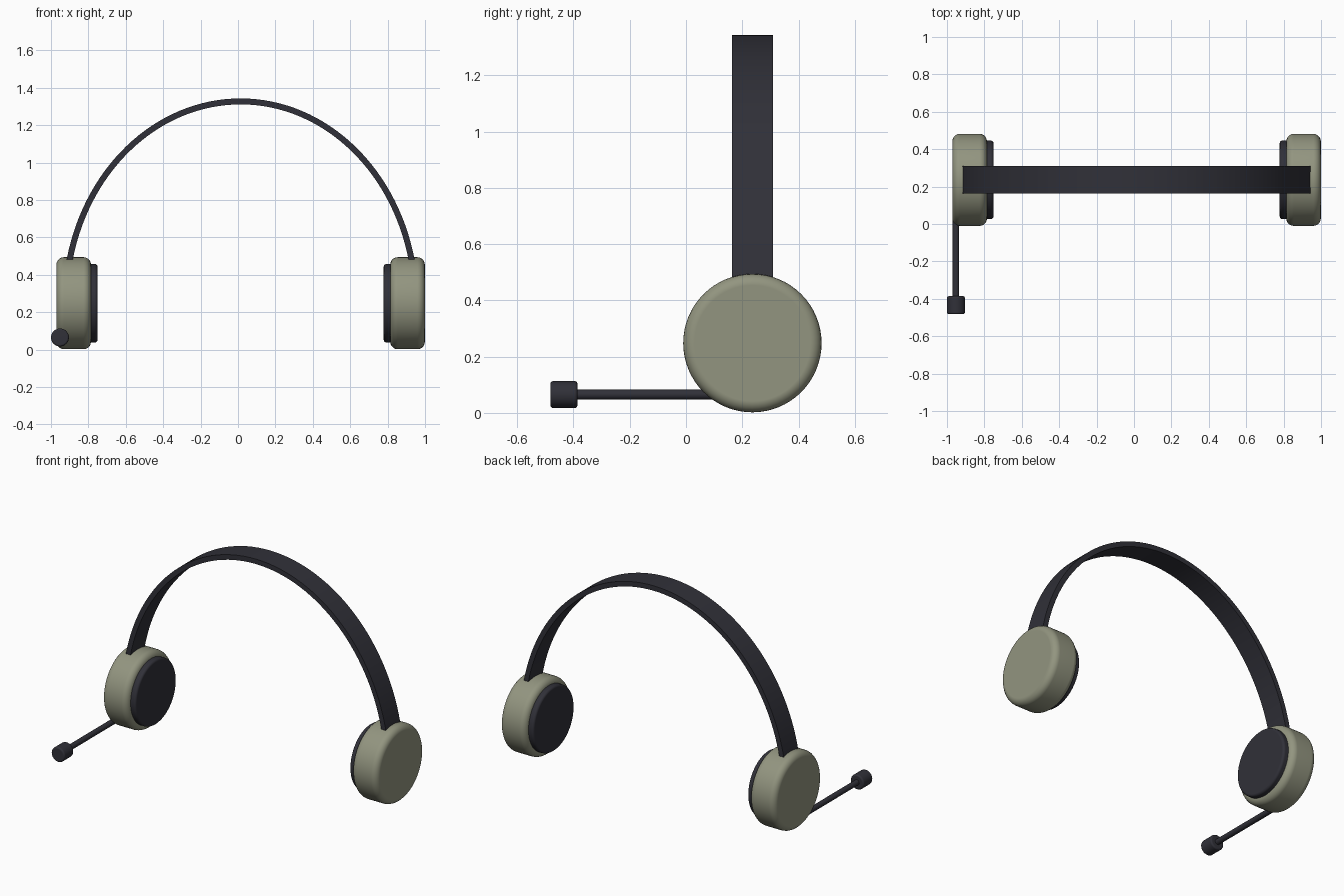
import bpy
import bmesh
from math import pi, cos, sin, radians
from mathutils import Vector

cube = bpy.data.objects.get("Cube")
if cube:
    bpy.data.objects.remove(cube, do_unlink=True)

MID_X = 0.014            # plane of symmetry of the headset
EAR_Y, EAR_Z = 0.236, 0.248


def make_material(name, rgb):
    mat = bpy.data.materials.new(name)
    mat.use_nodes = True
    colour = (*rgb, 1.0)
    mat.diffuse_color = colour
    mat.node_tree.nodes["Principled BSDF"].inputs["Base Color"].default_value = colour
    return mat


olive = make_material("olive grey", (0.29, 0.30, 0.215))
charcoal = make_material("charcoal", (0.03, 0.03, 0.04))


def smooth(obj):
    bpy.ops.object.select_all(action="DESELECT")
    bpy.context.view_layer.objects.active = obj
    obj.select_set(True)
    bpy.ops.object.shade_smooth_by_angle(angle=radians(35))


def cylinder(name, start, end, radius, mat, bevel=0.0, sides=64):
    """Cylinder between two points, with optionally rounded rims."""
    start, end = Vector(start), Vector(end)
    axis = end - start
    bpy.ops.mesh.primitive_cylinder_add(
        vertices=sides, radius=radius, depth=axis.length,
        location=(start + end) / 2,
        rotation=axis.to_track_quat("Z", "Y").to_euler())
    obj = bpy.context.object
    obj.name = name
    obj.data.materials.append(mat)
    if bevel:
        mod = obj.modifiers.new("Rounded rims", "BEVEL")
        mod.width = bevel
        mod.segments = 5
        mod.limit_method = "ANGLE"
        mod.angle_limit = radians(40)
        bpy.ops.object.modifier_apply(modifier=mod.name)
    smooth(obj)
    if bevel:
        obj.modifiers.new("Flat caps", "WEIGHTED_NORMAL").keep_sharp = True
    return obj


# Ear cups and cushions, one pair per side
for side, s in (("left", 1), ("right", -1)):
    def ear_point(x):
        return (MID_X + s * x, EAR_Y, EAR_Z)
    cylinder(side + "_ear_cup", ear_point(0.80), ear_point(0.985), 0.246, olive, 0.04)
    cylinder(side + "_ear_cushion", ear_point(0.765), ear_point(0.86), 0.21, charcoal, 0.015)


def build_headband(steps=72, width=0.146, thickness=0.032):
    """Flat strap swept along a half ellipse, its ends sunk into the cups."""
    bm = bmesh.new()
    rings = []
    for i in range(steps + 1):
        t = pi * i / steps
        ring = []
        for inset, dy in ((0, -1), (0, 1), (thickness, 1), (thickness, -1)):
            ring.append(bm.verts.new((
                MID_X + (0.952 - inset) * cos(t),
                EAR_Y + dy * width / 2,
                EAR_Z + (1.095 - inset) * sin(t))))
        rings.append(ring)
    for a, b in zip(rings, rings[1:]):
        for k in range(4):
            n = (k + 1) % 4
            bm.faces.new((a[k], a[n], b[n], b[k]))
    bm.faces.new(rings[0])
    bm.faces.new(rings[-1])
    bmesh.ops.recalc_face_normals(bm, faces=bm.faces)
    mesh = bpy.data.meshes.new("headband")
    bm.to_mesh(mesh)
    bm.free()
    mesh.materials.append(charcoal)
    obj = bpy.data.objects.new("headband", mesh)
    bpy.context.collection.objects.link(obj)
    smooth(obj)


build_headband()

# Microphone on the right cup
MIC_X, MIC_Z = -0.952, 0.065
cylinder("microphone_boom", (MIC_X, 0.2, MIC_Z), (MIC_X, -0.42, MIC_Z), 0.0175, charcoal, sides=24)
cylinder("microphone_tip", (MIC_X, -0.386, MIC_Z), (MIC_X, -0.482, MIC_Z), 0.048, charcoal, 0.01, sides=32)
